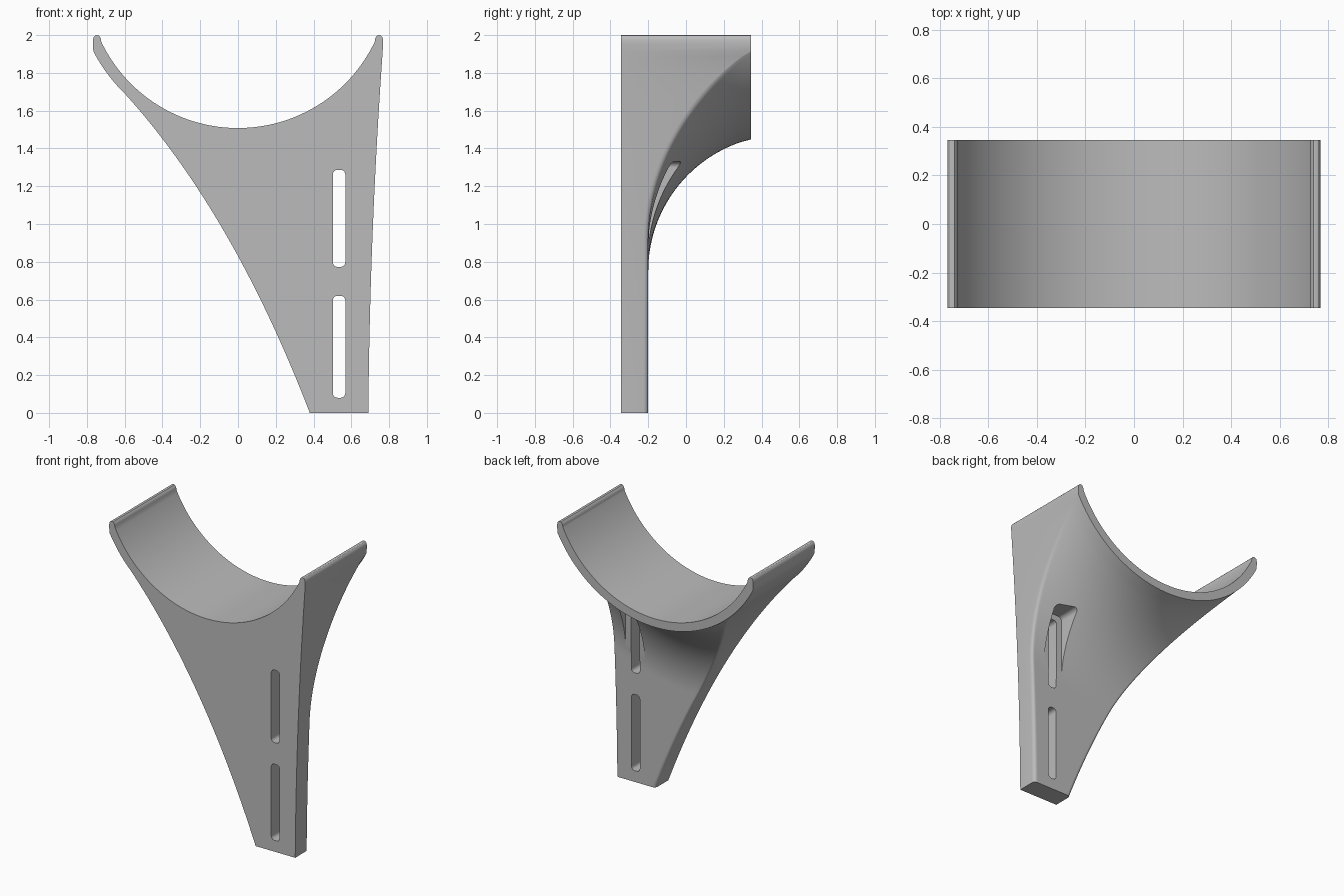
import bpy, bmesh, math
from mathutils import Vector

cube = bpy.data.objects.get("Cube")
if cube:
    bpy.data.objects.remove(cube, do_unlink=True)

FRONT, PLATE, BACK = -0.345, -0.2, 0.345     # y of front face, plate back, saddle back
AXIS_Z, R_IN, R_OUT = 2.31, 0.802, 0.862     # saddle cylinder
ARC_Y, ARC_R, ARC_RAD = 0.522, 1.56, 0.722   # flare section, swept round the saddle axis
ROUND = 0.025                                # rounding of the rear side edges
ROWS, COLS, STEPS = 70, 56, 5

gray = bpy.data.materials.new("plain_gray")
gray.use_nodes = True
gray.diffuse_color = (0.5, 0.5, 0.5, 1)
gray.node_tree.nodes["Principled BSDF"].inputs["Base Color"].default_value = (0.5, 0.5, 0.5, 1)


def bezier(a, b, c, t):
    return a * (1 - t) ** 2 + b * 2 * t * (1 - t) + c * t ** 2


def polar(angle, radius):
    return Vector((math.sin(angle) * radius, AXIS_Z - math.cos(angle) * radius))


def flare_y(p):
    """Depth of the rear surface, from the distance to the saddle axis."""
    r = math.hypot(p.x, p.y - AXIS_Z)
    if r >= ARC_R:
        return PLATE
    if r <= R_OUT + 1e-4:
        return BACK
    return min(BACK, ARC_Y - math.sqrt(ARC_RAD ** 2 - (ARC_R - r) ** 2))


# Body outline: bottom line, two side curves, saddle arc
a_end = math.asin(0.766 / R_OUT)
a_left = math.asin(-0.6 / R_OUT)
a_in = math.asin(0.724 / R_IN)
left_top, right_top = polar(a_left, R_OUT), polar(a_end, R_OUT)


def side_points(v):
    left = bezier(Vector((0.38, 0)), Vector((-0.028, 1.06)), left_top, v)
    right = bezier(Vector((0.69, 0)), Vector((0.698, 0.96)), right_top, v)
    return left, right


def columns(width):
    """Distances across a row, packed closely at both ends for the rounding."""
    near = [ROUND * (1 - math.cos(k * math.pi / 2 / STEPS)) for k in range(STEPS)]
    mid = [ROUND + (width - 2 * ROUND) * k / COLS for k in range(COLS + 1)]
    return near + mid + [width - d for d in reversed(near)]


bm = bmesh.new()
welded = {}


def vert_pair(p, y):
    key = (round(p.x, 5), round(p.y, 5))
    if key not in welded:
        welded[key] = (bm.verts.new((p.x, FRONT, p.y)), bm.verts.new((p.x, y, p.y)))
    return welded[key]


cells = []


def add_grid(grid):
    for lower, upper in zip(grid, grid[1:]):
        for i in range(len(lower) - 1):
            cells.append([lower[i], lower[i + 1], upper[i + 1], upper[i]])


# Body with flared rear
body = []
for j in range(ROWS + 1):
    v = j / ROWS
    left, right = side_points(v)
    width = (right - left).length
    row = []
    for d in columns(width):
        u = d / width
        arc = polar(a_left + (a_end - a_left) * u, R_OUT)
        p = left.lerp(right, u) + (arc - left_top.lerp(right_top, u)) * v ** 1.5
        edge = min(d, width - d, ROUND)
        drop = ROUND - math.sqrt(max(0, ROUND ** 2 - (ROUND - edge) ** 2))
        row.append(vert_pair(p, flare_y(p) - drop * min(1, (1 - v) * 8)))
    body.append(row)
add_grid(body)

# Saddle band
span = right_top - left_top
angles = [-a_end + (a_left + a_end) * k / 12 for k in range(12)]
angles += [a_left + (a_end - a_left) * d / span.length for d in columns(span.length)]
band = [[vert_pair(polar(a, R_OUT), BACK) for a in angles],
        [vert_pair(polar(a * a_in / a_end, R_IN), BACK) for a in angles]]
add_grid(band)

# Rounded tips
tip = [(0.768, 1.95), (0.768, 1.975), (0.764, 1.989), (0.757, 1.997), (0.748, 2.0),
       (0.738, 1.998), (0.73, 1.99), (0.725, 1.977)]
for side, end in ((1, -1), (-1, 0)):
    cells.append([band[0][end]] + [vert_pair(Vector((x * side, z)), BACK) for x, z in tip]
                 + [band[1][end]])

# Front faces, rear faces and the walls around the outline
for cell in cells:
    bm.faces.new([pair[0] for pair in cell])
    bm.faces.new([pair[1] for pair in reversed(cell)])
partner = {front: back for front, back in welded.values()}
for e in [e for e in bm.edges if e.is_boundary and e.verts[0] in partner]:
    a, b = e.verts
    bm.faces.new((a, b, partner[b], partner[a]))
bmesh.ops.recalc_face_normals(bm, faces=bm.faces)


def finish(name, mesh_data):
    mesh = bpy.data.meshes.new(name)
    mesh_data.to_mesh(mesh)
    mesh_data.free()
    mesh.materials.append(gray)
    obj = bpy.data.objects.new(name, mesh)
    bpy.context.collection.objects.link(obj)
    return obj


bracket = finish("saddle_bracket", bm)


def rounded_cutter(name, x0, x1, y0, z0, z1, radius):
    """Rounded rectangle running from y0 out through the back."""
    cut = bmesh.new()
    ring = []
    corners = ((x1, z1, 0), (x0, z1, 1), (x0, z0, 2), (x1, z0, 3))
    for x, z, quarter in corners:
        cx = x - radius if x == x1 else x + radius
        cz = z - radius if z == z1 else z + radius
        for k in range(7):
            a = (quarter + k / 6) * math.pi / 2
            ring.append(cut.verts.new((cx + radius * math.cos(a), y0, cz + radius * math.sin(a))))
    face = cut.faces.new(ring)
    far = [cut.verts.new((v.co.x, 0.6, v.co.z)) for v in ring]
    cut.faces.new(list(reversed(far)))
    for i in range(len(ring)):
        n = (i + 1) % len(ring)
        cut.faces.new((ring[i], far[i], far[n], ring[n]))
    bmesh.ops.recalc_face_normals(cut, faces=cut.faces)
    return finish(name, cut)


# Two through slots and the rear clearance pocket
cutters = [rounded_cutter("lower_slot", 0.502, 0.568, -0.5, 0.08, 0.62, 0.025),
           rounded_cutter("upper_slot", 0.502, 0.568, -0.5, 0.773, 1.287, 0.025),
           rounded_cutter("rear_pocket", 0.46, 0.61, -0.196, 0.73, 1.33, 0.03)]
bpy.ops.object.select_all(action='DESELECT')
bpy.context.view_layer.objects.active = bracket
bracket.select_set(True)
for cutter in cutters:
    mod = bracket.modifiers.new(cutter.name, 'BOOLEAN')
    mod.operation = 'DIFFERENCE'
    mod.solver = 'EXACT'
    mod.object = cutter
    bpy.ops.object.modifier_apply(modifier=mod.name)
    bpy.data.objects.remove(cutter, do_unlink=True)
bpy.ops.object.shade_smooth_by_angle(angle=math.radians(30))
